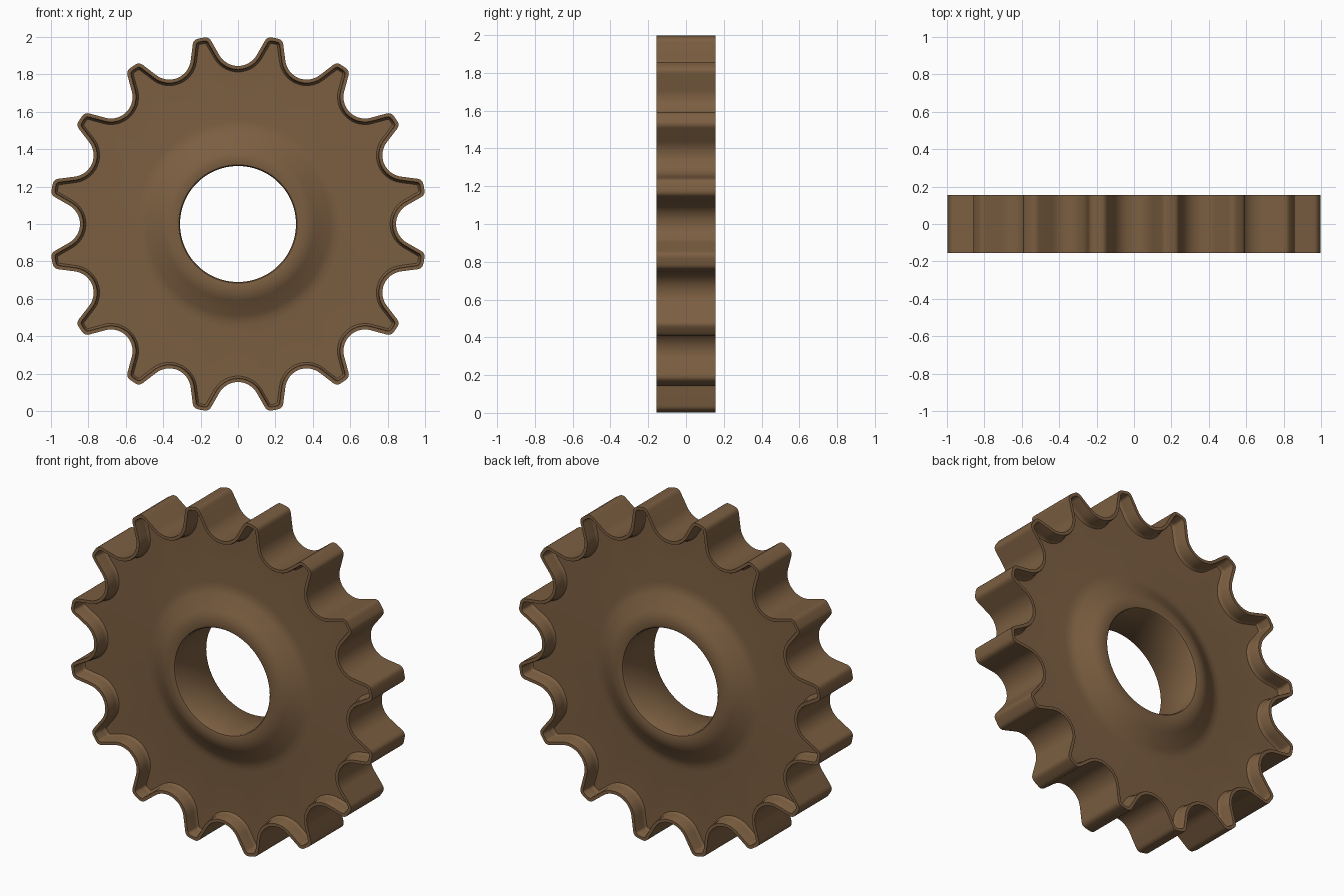
import bpy, bmesh, math

if "Cube" in bpy.data.objects:
    bpy.data.objects.remove(bpy.data.objects["Cube"])

TEETH, TIP_R, HALF = 16, 1.0135, 0.155
SEAT_C, SEAT_RAD = 0.96, 0.115         # centre distance and radius of each roller seat
SEAT_SWEEP = math.radians(60)          # seat arc ends here and a straight flank follows
PITCH = 2 * math.pi / TEETH
ARC_N = 9                              # segments on each half of a seat


def half_seat(d):
    """(radius, angle) points from the seat bottom to the tooth centre, inset by d."""
    rho, tip = SEAT_RAD + d, TIP_R - d
    soft = max(0.006, 0.024 - d * 0.5)
    px, py = SEAT_C - rho * math.cos(SEAT_SWEEP), rho * math.sin(SEAT_SWEEP)
    dx, dy = math.sin(SEAT_SWEEP), math.cos(SEAT_SWEEP)

    def flank_angle(r):  # where a circle of radius r meets the flank
        b = px * dx + py * dy
        t = -b + math.sqrt(b * b - (px * px + py * py - r * r))
        return min(math.atan2(py + t * dy, px + t * dx), PITCH / 2 - 0.004)

    r_end = tip - soft
    a_end, a_tip = flank_angle(r_end), flank_angle(tip)
    pts = []
    for i in range(ARC_N + 1):
        t = SEAT_SWEEP * i / ARC_N
        x, y = SEAT_C - rho * math.cos(t), rho * math.sin(t)
        pts.append((math.hypot(x, y), math.atan2(y, x)))
    # rounded tooth corner
    a_in = min(a_tip + soft / tip, a_tip + 0.6 * (PITCH / 2 - a_tip))
    for t in (0.0, 0.25, 0.5, 0.75, 1.0):
        r = (1 - t) ** 2 * r_end + (1 - (1 - t) ** 2) * tip
        a = (1 - t) ** 2 * a_end + 2 * t * (1 - t) * a_tip + t * t * a_in
        pts.append((r, a))
    pts.append((tip, PITCH / 2))
    return pts


def gear_ring(d, y):
    half = half_seat(d)
    tooth = [(r, -a) for r, a in reversed(half[1:-1])] + half
    return [(r * math.cos(a + k * PITCH), y, 1 + r * math.sin(a + k * PITCH))
            for k in range(TEETH) for r, a in tooth]


COUNT = len(gear_ring(0, 0))
PER = COUNT // TEETH


def round_ring(r, y):
    start = -(PER // 2 - 1) * PITCH / PER
    return [(r * math.cos(start + i * 2 * math.pi / COUNT), y,
             1 + r * math.sin(start + i * 2 * math.pi / COUNT)) for i in range(COUNT)]


# raised rim following the teeth, then recessed web, then sloped hub and bore (front side)
rim = [(0, HALF), (0.018, HALF), (0.021, 0.148), (0.023, 0.09), (0.026, 0.077), (0.032, 0.07)]
hub = [(0.55, 0.07), (0.52, 0.073), (0.49, 0.083), (0.41, 0.134), (0.385, 0.146),
       (0.36, 0.152), (0.33, 0.153), (0.316, 0.15), (0.31, 0.142)]


def side(s):
    return [gear_ring(d, s * y) for d, y in rim] + [round_ring(r, s * y) for r, y in hub]


rings = side(-1) + side(1)[::-1]
bm = bmesh.new()
loops = [[bm.verts.new(p) for p in ring] for ring in rings]
for j in range(len(loops)):
    a, b = loops[j], loops[(j + 1) % len(loops)]
    for i in range(COUNT):
        n = (i + 1) % COUNT
        bm.faces.new((a[i], a[n], b[n], b[i]))
bmesh.ops.recalc_face_normals(bm, faces=bm.faces)
mesh = bpy.data.meshes.new("sprocket")
bm.to_mesh(mesh)
bm.free()

sprocket = bpy.data.objects.new("sprocket", mesh)
bpy.context.collection.objects.link(sprocket)
brown = bpy.data.materials.new("brown metal")
brown.diffuse_color = (0.20, 0.113, 0.053, 1)
brown.use_nodes = True
brown.node_tree.nodes["Principled BSDF"].inputs["Base Color"].default_value = brown.diffuse_color
mesh.materials.append(brown)

bpy.context.view_layer.objects.active = sprocket
sprocket.select_set(True)
bpy.ops.object.shade_smooth_by_angle(angle=math.radians(38))
